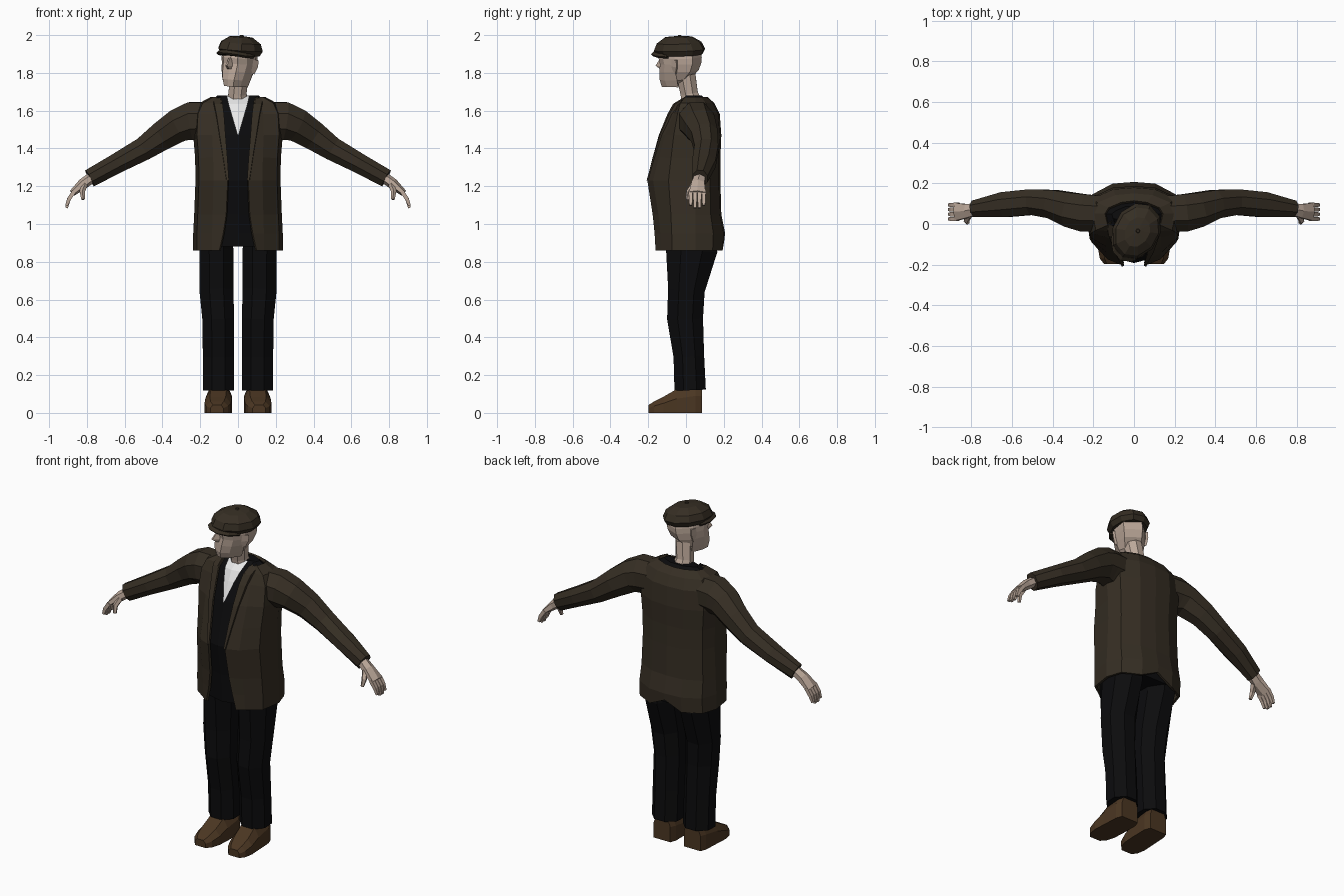
import bpy, bmesh, math
from mathutils import Vector, Matrix

if "Cube" in bpy.data.objects:
    bpy.data.objects.remove(bpy.data.objects["Cube"])


def material(name, rgb):
    m = bpy.data.materials.new(name)
    m.use_nodes = True
    m.diffuse_color = (*rgb, 1)
    m.node_tree.nodes["Principled BSDF"].inputs["Base Color"].default_value = (*rgb, 1)
    return m


TWEED = material("dark brown tweed", (0.036, 0.027, 0.017))
BLACK = material("black cloth", (0.0035, 0.0035, 0.004))
SKIN = material("pale skin", (0.5, 0.39, 0.32))
LEATHER = material("brown leather", (0.07, 0.037, 0.016))
SHIRT = material("white linen", (0.8, 0.8, 0.8))


def loft(name, rings, mat, closed=True, caps=True, matrix=None):
    """Skin a list of equal-length point rings with flat faces."""
    bm = bmesh.new()
    rows = [[bm.verts.new(p) for p in ring] for ring in rings]
    n = len(rows[0])
    for a, b in zip(rows, rows[1:]):
        for i in range(n if closed else n - 1):
            j = (i + 1) % n
            bm.faces.new((a[i], a[j], b[j], b[i]))
    if caps:
        bm.faces.new(rows[0])
        bm.faces.new(rows[-1])
    bmesh.ops.recalc_face_normals(bm, faces=bm.faces)
    if matrix:
        bm.transform(matrix)
    mesh = bpy.data.meshes.new(name)
    bm.to_mesh(mesh)
    bm.free()
    mesh.materials.append(mat)
    obj = bpy.data.objects.new(name, mesh)
    bpy.context.collection.objects.link(obj)
    return obj


def tube(name, stations, mat, sides=8, side=1):
    """Stations are (centre, half depth along y, half thickness)."""
    pts = [Vector((c[0] * side, c[1], c[2])) for c, _, _ in stations]
    rings = []
    fit = 1 / math.cos(math.pi / sides)
    for k, (_, ru, rv) in enumerate(stations):
        t = (pts[min(k + 1, len(pts) - 1)] - pts[max(k - 1, 0)]).normalized()
        v = t.cross(Vector((0, 1, 0))).normalized()
        u = v.cross(t)
        angles = [2 * math.pi * (i + 0.5) / sides for i in range(sides)]
        rings.append([pts[k] + u * ru * fit * math.cos(a) + v * rv * fit * math.sin(a) for a in angles])
    return loft(name, rings, mat)


def mirrored(half):
    """Complete a half section running from the front to the centre back."""
    return [(-x, y, z) for x, y, z in reversed(half) if x > 0] + \
           [p for p in half if p[0] == 0][:1] + [p for p in half if p[0] > 0]


# Torso levels: height, opening half width, half width, front, back
LEVELS = [(0.86, 0.095, 0.23, -0.155, 0.195), (0.95, 0.075, 0.23, -0.16, 0.2),
          (1.05, 0.06, 0.225, -0.17, 0.18), (1.23, 0.052, 0.218, -0.198, 0.175),
          (1.35, 0.06, 0.22, -0.168, 0.175), (1.47, 0.07, 0.23, -0.135, 0.18),
          (1.58, 0.078, 0.225, -0.09, 0.172), (1.635, 0.085, 0.2, -0.06, 0.145),
          (1.667, 0.09, 0.14, -0.005, 0.11)]

# Open jacket body, a sheet wrapped from one lapel round the back to the other
rings = []
for z, w, x, f, b in LEVELS:
    vent = 0.05 if z < 0.9 else 0
    side = [(w, f, z), (max(w + 0.012, 0.58 * x), f + 0.03, z), (0.92 * x, f * 0.45, z),
            (x, 0.05, z), (0.88 * x, b * 0.7, z), (0.45 * x, b - 0.008, z)]
    rings.append(side + [(0, b, z + vent)] + [(-px, py, pz) for px, py, pz in reversed(side)])
jacket = loft("jacket_body", rings, TWEED, closed=False, caps=False)
cloth = jacket.modifiers.new("cloth thickness", "SOLIDIFY")
cloth.thickness = 0.014
cloth.offset = 0

# Waistcoat filling the jacket
rings = []
for z, w, x, f, b in LEVELS:
    z = max(z, 0.88) + (0.012 if z > 1.65 else 0)
    x -= 0.03
    rings.append(mirrored([(0, f + 0.006, z), (0.1, f + 0.032, z), (0.85 * x, f * 0.4, z), (x, 0.05, z),
                           (0.8 * x, b * 0.6, z), (0.4 * x, b - 0.025, z)]))
loft("waistcoat", rings, BLACK)

# Shirt front: a thin V lying on the waistcoat
rings = []
for z, w, x, f, b in LEVELS[5:]:
    h = 0.002 + 0.058 * (z - 1.47) / 0.197
    top = 0.012 if z > 1.65 else 0
    rings.append([(-h, f + 0.26 * h - 0.004, z + top), (0, f - 0.001, z + top), (h, f + 0.26 * h - 0.004, z + top)])
loft("shirt_front", rings, SHIRT, closed=False, caps=False)

# Neck
tube("neck", [((0, 0.035, 1.63), 0.055, 0.058), ((-0.003, 0.017, 1.69), 0.046, 0.048),
              ((0.008, 0.0, 1.79), 0.05, 0.048)], SKIN)

for side, label in ((1, "left"), (-1, "right")):
    # Lapel strip along the opening
    rings = []
    for z, w, x, f, b in LEVELS[3:]:
        wide = 0.008 + 0.035 * (z - 1.23) / 0.44
        rings.append([(side * (w - 0.004), f - 0.009, z), (side * (w + wide), f + wide * 0.4 - 0.014, z),
                      (side * (w + wide + 0.004), f + wide * 0.4 + 0.004, z)])
    loft(label + "_lapel", rings, TWEED, closed=False, caps=False)

    # Sleeve and hand
    tube(label + "_sleeve", [((0.13, 0.05, 1.55), 0.085, 0.095), ((0.25, 0.055, 1.545), 0.092, 0.1),
                             ((0.31, 0.07, 1.525), 0.085, 0.088), ((0.4, 0.098, 1.468), 0.07, 0.076),
                             ((0.5, 0.108, 1.398), 0.063, 0.062), ((0.64, 0.095, 1.322), 0.062, 0.053),
                             ((0.785, 0.075, 1.242), 0.04, 0.048)], TWEED, side=side)
    tube(label + "_palm", [((0.765, 0.075, 1.252), 0.028, 0.025), ((0.82, 0.064, 1.213), 0.034, 0.025),
                           ((0.878, 0.06, 1.163), 0.044, 0.015)], SKIN, 6, side)
    for i, y in enumerate((0.025, 0.048, 0.071, 0.094)):
        drop = 0.012 if i in (0, 3) else 0
        tube(f"{label}_finger_{i + 1}", [((0.868, y, 1.172), 0.011, 0.011), ((0.895, y, 1.132), 0.01, 0.01),
                                         ((0.908, y, 1.085 + drop), 0.007, 0.007)], SKIN, 4, side)
    tube(label + "_thumb", [((0.812, 0.045, 1.207), 0.016, 0.014), ((0.825, 0.017, 1.17), 0.013, 0.012),
                            ((0.82, 0.006, 1.13), 0.008, 0.008)], SKIN, 5, side)

    # Trouser leg
    tube(label + "_trouser_leg", [((0.103, 0.022, 0.12), 0.083, 0.083), ((0.103, 0.015, 0.3), 0.081, 0.083),
                                  ((0.105, -0.005, 0.5), 0.095, 0.084), ((0.114, 0.002, 0.65), 0.097, 0.09),
                                  ((0.115, 0.03, 0.86), 0.136, 0.09), ((0.115, 0.025, 1.0), 0.13, 0.088)],
         BLACK, side=side)

    # Shoe, lofted from heel to toe: y, half width, height
    rings = []
    for y, w, h in ((0.085, 0.055, 0.15), (0.05, 0.068, 0.15), (-0.05, 0.07, 0.125),
                    (-0.12, 0.07, 0.085), (-0.17, 0.058, 0.06), (-0.198, 0.035, 0.042)):
        cx = 0.1 + max(0, -y) * 0.06
        rings.append([(side * (cx + sx * w), y, z) for sx, z in
                      ((-1, 0), (1, 0), (1, h * 0.6), (0.6, h), (-0.6, h), (-1, h * 0.6))])
    loft(label + "_shoe", rings, LEATHER)

# Head frame: turned to its right and tipped a little
HEAD = Matrix.Translation((0.012, -0.03, 1.9)) @ Matrix.Rotation(math.radians(-28), 4, "Z") \
    @ Matrix.Rotation(math.radians(5), 4, "Y")

# Skull and jaw: height, half width, front, back
rings = []
for z, w, f, b in ((-0.172, 0.055, -0.11, -0.02), (-0.135, 0.068, -0.118, 0.05), (-0.09, 0.08, -0.114, 0.095),
                   (-0.05, 0.086, -0.108, 0.112), (-0.02, 0.087, -0.114, 0.115), (0.03, 0.08, -0.1, 0.105)):
    half = [(0.5 * w, f + 0.006, z), (0.88 * w, f + 0.05, z), (w, 0.01, z), (0.6 * w, b - 0.015, z)]
    rings.append(mirrored([(0, f, z)] + half))
loft("head", rings, SKIN, matrix=HEAD)

# Nose wedge
loft("nose", [[(-w, -0.1, z), (w, -0.1, z), (0.3 * w, y, z), (-0.3 * w, y, z)]
              for z, w, y in ((-0.018, 0.011, -0.118), (-0.062, 0.018, -0.148), (-0.08, 0.018, -0.122))],
     SKIN, matrix=HEAD)

# Ears
for s, label in ((1, "left"), (-1, "right")):
    loft(label + "_ear", [[(s * x, y0, z), (s * (x + 0.014), y1, z), (s * x, y1, z)]
                          for z, x, y0, y1 in ((-0.1, 0.074, -0.005, 0.012), (-0.06, 0.084, -0.012, 0.026),
                                               (-0.025, 0.085, -0.008, 0.026))], SKIN, matrix=HEAD)


def oval(rx, front, back, z, sides=10):
    ring = []
    for i in range(sides):
        a = 2 * math.pi * (i + 0.5) / sides
        y = math.sin(a)
        ring.append((rx * math.cos(a), y * (back if y > 0 else front), z))
    return ring


# Flat cap crown, peak and button
loft("cap_crown", [oval(0.1, 0.12, 0.125, -0.005), oval(0.116, 0.15, 0.14, 0.022),
                   oval(0.104, 0.132, 0.12, 0.06), oval(0.06, 0.085, 0.07, 0.09),
                   oval(0.015, 0.02, 0.015, 0.095)], TWEED, matrix=HEAD)
arc = [math.pi * (1 + i / 6) for i in range(7)]
loft("cap_peak", [[(r * math.cos(a), -0.03 + d * math.sin(a), z - 0.012 * math.cos(a) ** 2) for a in arc]
                  for r, d, z in ((0.095, 0.128, -0.004), (0.104, 0.138, 0.006), (0.098, 0.118, 0.02))],
     TWEED, matrix=HEAD)
loft("cap_button", [oval(0.014, 0.014, 0.014, 0.09, 6), oval(0.008, 0.008, 0.008, 0.101, 6)], TWEED, matrix=HEAD)
